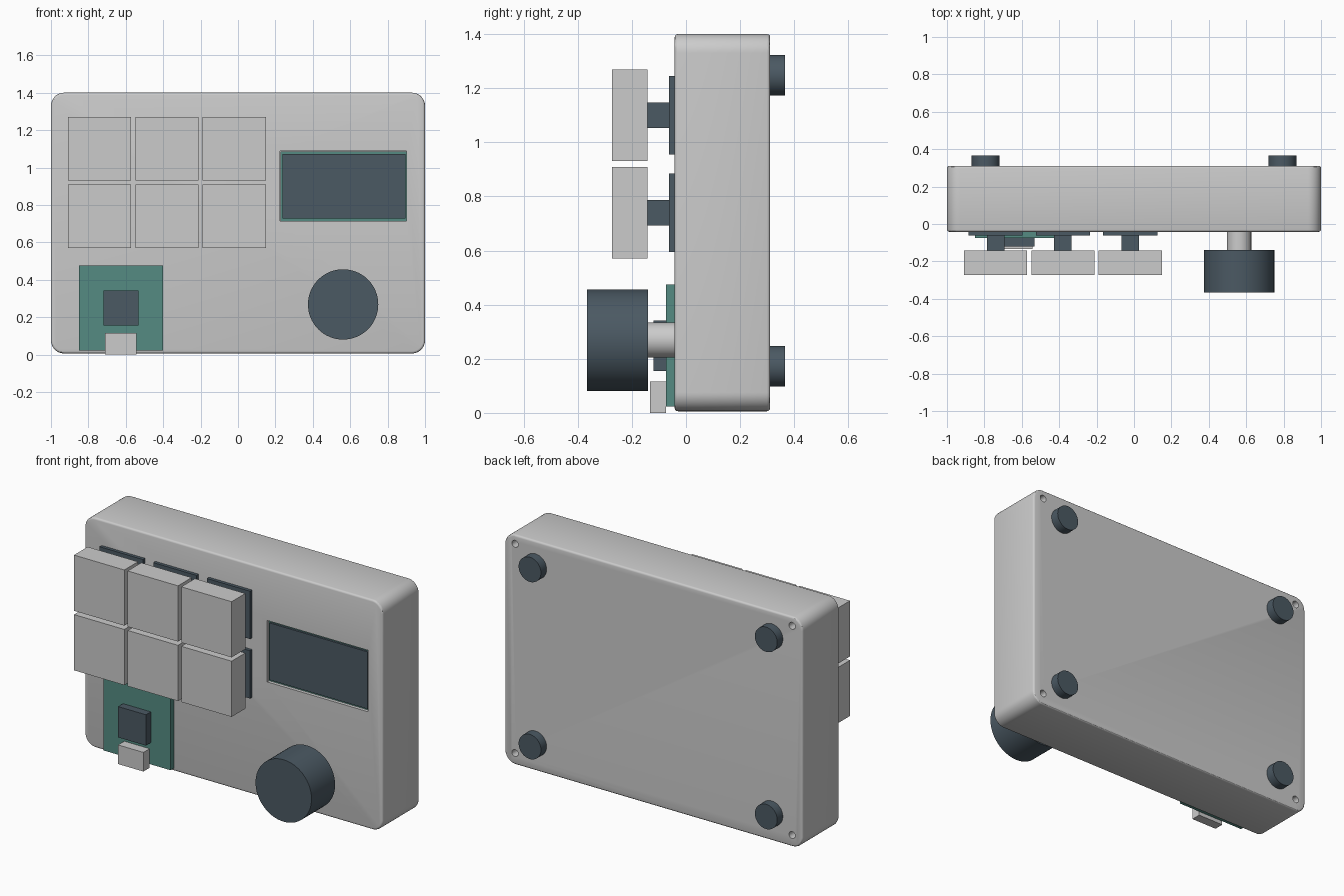
import bpy, bmesh, math
from mathutils import Matrix, Vector

if "Cube" in bpy.data.objects:
    bpy.data.objects.remove(bpy.data.objects["Cube"])


def material(name, rgb):
    m = bpy.data.materials.new(name)
    m.diffuse_color = (*rgb, 1)
    m.use_nodes = True
    m.node_tree.nodes["Principled BSDF"].inputs["Base Color"].default_value = m.diffuse_color
    return m


DARK = material("dark_plastic", (0.07, 0.10, 0.125))
GREEN = material("circuit_green", (0.09, 0.26, 0.225))
SHELL = material("shell_grey", (0.6, 0.62, 0.63))


def finish(bm, name, mat=None):
    bmesh.ops.recalc_face_normals(bm, faces=bm.faces)
    me = bpy.data.meshes.new(name)
    bm.to_mesh(me)
    bm.free()
    ob = bpy.data.objects.new(name, me)
    bpy.context.collection.objects.link(ob)
    if mat:
        me.materials.append(mat)
    return ob


def smooth(ob, angle=30):
    bpy.ops.object.select_all(action='DESELECT')
    ob.select_set(True)
    bpy.context.view_layer.objects.active = ob
    bpy.ops.object.shade_smooth_by_angle(angle=math.radians(angle))


def box(name, x, y, z, mat=None):
    """Box from (min, max) ranges."""
    bm = bmesh.new()
    lo, hi = Vector((x[0], y[0], z[0])), Vector((x[1], y[1], z[1]))
    bmesh.ops.create_cube(bm, size=1, matrix=Matrix.Translation((lo + hi) / 2)
                          @ Matrix.Diagonal((*(hi - lo), 1)))
    return finish(bm, name, mat)


def disc(name, x, z, r, y0, y1, mat=None, segments=48):
    """Cylinder running along y."""
    bm = bmesh.new()
    bmesh.ops.create_cone(bm, cap_ends=True, segments=segments, radius1=r, radius2=r, depth=y1 - y0,
                          matrix=Matrix.Translation((x, (y0 + y1) / 2, z))
                          @ Matrix.Rotation(math.pi / 2, 4, 'X'))
    ob = finish(bm, name, mat)
    smooth(ob)
    return ob


def rounded_case(name, w, z0, z1, y0, y1, r, edge, mat, steps=10):
    """Rounded rectangle in xz, extruded along y, with softened rims."""
    bm = bmesh.new()
    corners = [(w - r, z1 - r), (r - w, z1 - r), (r - w, z0 + r), (w - r, z0 + r)]
    verts = []
    for i, (cx, cz) in enumerate(corners):
        for s in range(steps + 1):
            a = math.pi / 2 * (i + s / steps)
            verts.append(bm.verts.new((cx + r * math.cos(a), y0, cz + r * math.sin(a))))
    face = bm.faces.new(verts)
    ext = bmesh.ops.extrude_face_region(bm, geom=[face])
    moved = [g for g in ext["geom"] if isinstance(g, bmesh.types.BMVert)]
    bmesh.ops.translate(bm, vec=(0, y1 - y0, 0), verts=moved)
    rims = [e for e in bm.edges if abs(e.verts[0].co.y - e.verts[1].co.y) < 1e-6]
    bmesh.ops.bevel(bm, geom=rims, offset=edge, segments=3, profile=0.5, affect='EDGES')
    return finish(bm, name, mat)


def cut(target, cutter):
    cutter.hide_render = True
    mod = target.modifiers.new("cut", 'BOOLEAN')
    mod.operation, mod.solver, mod.object = 'DIFFERENCE', 'EXACT', cutter
    bpy.context.view_layer.objects.active = target
    bpy.ops.object.modifier_apply(modifier=mod.name)
    bpy.data.objects.remove(cutter)


FRONT, BACK = -0.042, 0.311

# Case with display window and corner screw holes
case = rounded_case("case", 1.0, 0.006, 1.4, FRONT, BACK, 0.07, 0.012, SHELL)
cut(case, box("window_cutter", (0.225, 0.902), (-0.2, 0.0), (0.714, 1.087)))
for sx in (-1, 1):
    for z in (0.076, 1.346):
        cut(case, disc("screw_hole_cutter", sx * 0.93, z, 0.021, 0.23, 0.4, segments=24))
smooth(case)

# Display set in the window
box("display_board", (0.226, 0.901), (-0.024, 0.001), (0.715, 1.086), GREEN)
box("display_screen", (0.238, 0.896), (-0.036, -0.024), (0.727, 1.073), DARK)

# Keys: switch plate, stem and cap
for row, z in enumerate((1.10, 0.739)):
    for col, x in enumerate((-0.74, -0.38, -0.02)):
        def block(part, h, y0, y1, mat=None):
            box(f"{part}_{row}_{col}", (x - h, x + h), (y0, y1), (z - h, z + h), mat)
        block("switch_plate", 0.145, -0.062, 0.0, DARK)
        block("switch_stem", 0.047, -0.143, -0.062, DARK)
        block("key_cap", 0.169, -0.274, -0.143)

# Controller board with chip and port
box("controller_board", (-0.851, -0.401), (-0.074, -0.04), (0.023, 0.475), GREEN)
box("controller_chip", (-0.72, -0.533), (-0.121, -0.074), (0.155, 0.342), DARK)
box("usb_port", (-0.712, -0.542), (-0.133, -0.074), (0.0, 0.116))

# Rotary knob on its shaft
disc("knob_shaft", 0.562, 0.269, 0.065, -0.142, 0.0)
disc("knob", 0.562, 0.268, 0.188, -0.366, -0.14, DARK, 64)

# Feet on the back
for sx in (-1, 1):
    for z in (0.172, 1.247):
        disc("rubber_foot", sx * 0.793, z, 0.075, BACK - 0.01, 0.365, DARK)
